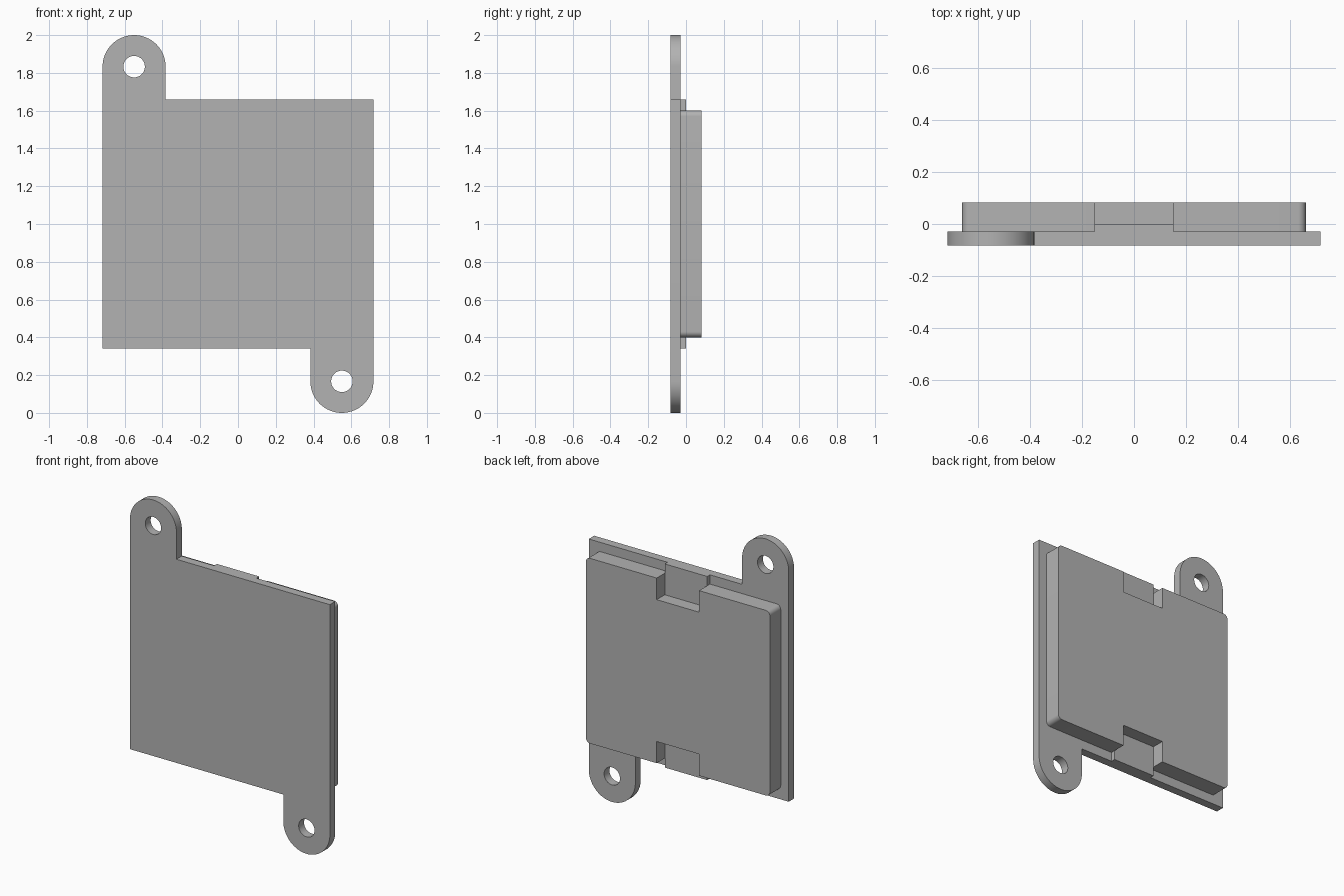
import bpy
import bmesh
from math import sin, cos, pi, radians

if "Cube" in bpy.data.objects:
    bpy.data.objects.remove(bpy.data.objects["Cube"], do_unlink=True)

MID = 1.0                       # height of the centre
FRONT, SEAM, FLOOR, BACK = -0.083, -0.028, 0.0, 0.083

grey = bpy.data.materials.new("plain grey")
grey.use_nodes = True
colour = (0.45, 0.45, 0.45, 1)
grey.diffuse_color = colour
grey.node_tree.nodes["Principled BSDF"].inputs["Base Color"].default_value = colour


def arc(cx, cz, r, start, end, steps):
    """Points along an arc, angles in degrees."""
    angles = [radians(start + (end - start) * i / steps) for i in range(steps + 1)]
    return [(cx + r * cos(a), cz + r * sin(a)) for a in angles]


def turned(points):
    """Add the same points turned half a circle about the centre."""
    return points + [(-x, -z) for x, z in points]


def slab(name, loops, y0, y1):
    """Extrude outlines (with inner loops as holes) from y0 to y1."""
    curve = bpy.data.curves.new(name, "CURVE")
    curve.dimensions = "2D"
    curve.fill_mode = "BOTH"
    curve.extrude = (y1 - y0) / 2
    for loop in loops:
        spline = curve.splines.new("POLY")
        spline.points.add(len(loop) - 1)
        for point, (x, z) in zip(spline.points, loop):
            point.co = (x, z, 0, 1)
        spline.use_cyclic_u = True
    temp = bpy.data.objects.new(name + " outline", curve)
    bpy.context.collection.objects.link(temp)
    graph = bpy.context.evaluated_depsgraph_get()
    mesh = bpy.data.meshes.new_from_object(temp.evaluated_get(graph))
    bpy.data.objects.remove(temp, do_unlink=True)
    bpy.data.curves.remove(curve)

    # Stand the slab upright and weld its caps to its sides
    bm = bmesh.new()
    bm.from_mesh(mesh)
    for v in bm.verts:
        x, z, depth = v.co
        v.co = (x, (y0 + y1) / 2 - depth, z + MID)
    bmesh.ops.remove_doubles(bm, verts=bm.verts, dist=1e-5)
    bmesh.ops.recalc_face_normals(bm, faces=bm.faces)
    bm.to_mesh(mesh)
    bm.free()
    mesh.name = name
    mesh.materials.clear()
    mesh.materials.append(grey)
    obj = bpy.data.objects.new(name, mesh)
    bpy.context.collection.objects.link(obj)
    bpy.ops.object.select_all(action="DESELECT")
    obj.select_set(True)
    bpy.context.view_layer.objects.active = obj
    bpy.ops.object.shade_smooth_by_angle(angle=radians(30))
    return obj


# Mounting plate with a drilled round ear at two opposite corners
W, H, EAR = 0.717, 0.66, 0.167
ear_x, ear_z = W - EAR, 1 - EAR
half = [(W, H), (-W + 2 * EAR, H)] + arc(-ear_x, ear_z, EAR, 0, 180, 32)
holes = [arc(s * ear_x, -s * ear_z, 0.057, 0, 360 - 360 / 32, 31) for s in (-1, 1)]
slab("mounting_plate", [turned(half)] + holes, FRONT, SEAM)

# Raised block with rounded corners and a notch in the top and bottom edges
BW, BH, R, NW, NZ = 0.66, 0.60, 0.03, 0.152, 0.46
half = (arc(BW - R, BH - R, R, 0, 90, 8)
        + [(NW, BH), (NW, NZ), (-NW, NZ), (-NW, BH)]
        + arc(-BW + R, BH - R, R, 90, 180, 8))
slab("raised_block", [turned(half)], SEAM, BACK)

# Low steps filling the floor of each notch out to the plate edge
for name, s in (("top_step", 1), ("bottom_step", -1)):
    slab(name, [[(-NW, s * NZ), (NW, s * NZ), (NW, s * H), (-NW, s * H)]], SEAM, FLOOR)
